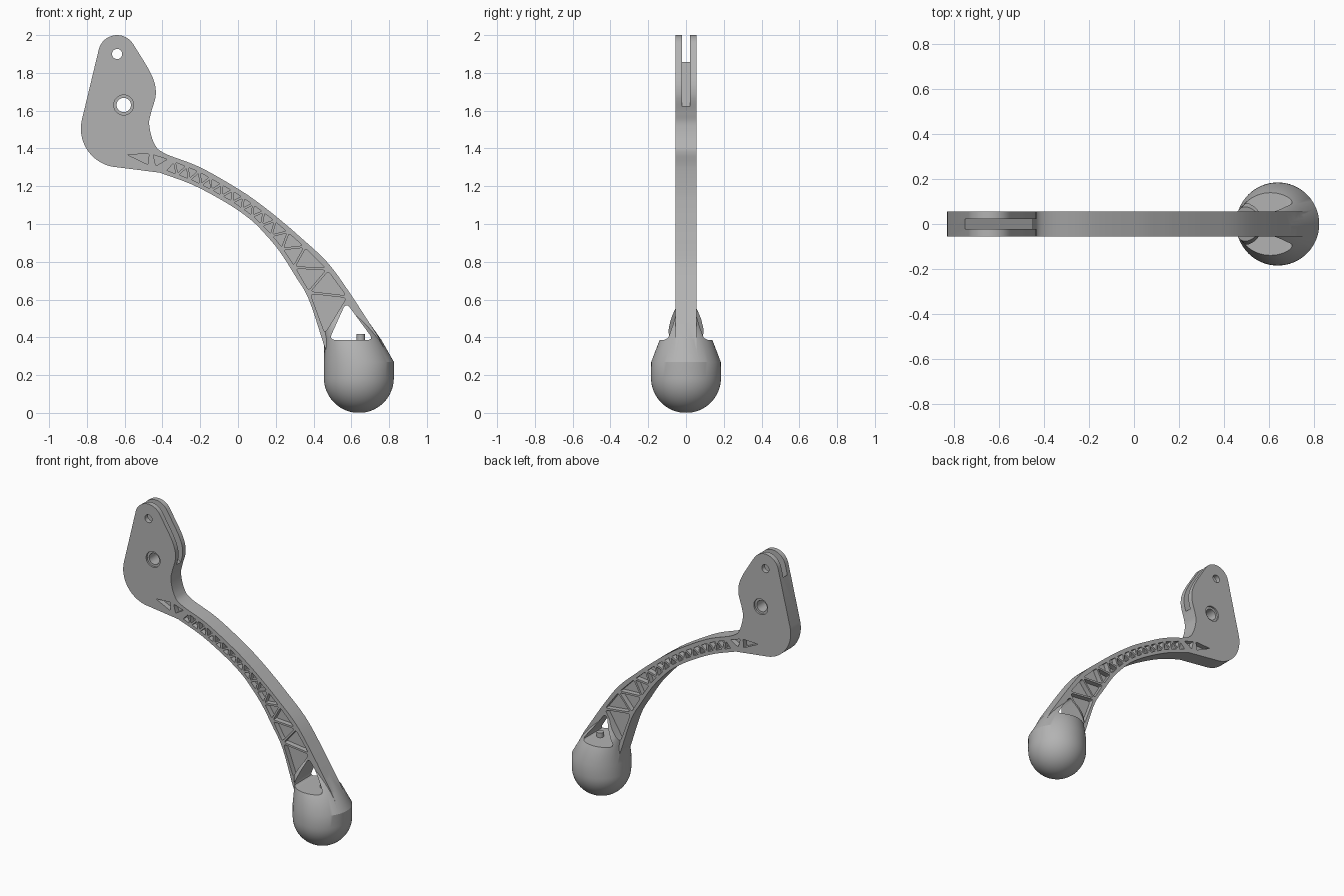
import bpy
import bmesh
from math import sin, cos, pi, radians
from mathutils import Vector

if "Cube" in bpy.data.objects:
    bpy.data.objects.remove(bpy.data.objects["Cube"], do_unlink=True)

grey = bpy.data.materials.new("plain grey")
grey.use_nodes = True
grey.diffuse_color = (0.45, 0.45, 0.45, 1)
grey.node_tree.nodes["Principled BSDF"].inputs["Base Color"].default_value = grey.diffuse_color

HALF = 0.055          # half thickness of the lever
BALL_X, BALL_R = 0.64, 0.185


def finish(name, bm):
    bmesh.ops.recalc_face_normals(bm, faces=bm.faces)
    mesh = bpy.data.meshes.new(name)
    bm.to_mesh(mesh)
    bm.free()
    mesh.materials.append(grey)
    obj = bpy.data.objects.new(name, mesh)
    bpy.context.collection.objects.link(obj)
    return obj


def prisms(name, loops, spans):
    """Extrude every (x, z) loop through every y span."""
    bm = bmesh.new()
    for loop in loops:
        for y0, y1 in spans:
            rings = [[bm.verts.new((p[0], y, p[1])) for p in loop] for y in (y0, y1)]
            bridge(bm, rings)
    return finish(name, bm)


def bridge(bm, rings):
    for a, b in zip(rings, rings[1:]):
        for i in range(len(a)):
            j = (i + 1) % len(a)
            bm.faces.new((a[i], a[j], b[j], b[i]))
    bm.faces.new(rings[0])
    bm.faces.new(rings[-1])


def spline(points, steps=8):
    """Smooth curve through the given points."""
    pts = [Vector(p) for p in points]
    pts = [2 * pts[0] - pts[1]] + pts + [2 * pts[-1] - pts[-2]]
    out = []
    for a, b, c, d in zip(pts, pts[1:], pts[2:], pts[3:]):
        for k in range(steps):
            t = k / steps
            out.append(0.5 * (2 * b + (c - a) * t + (2 * a - 5 * b + 4 * c - d) * t ** 2
                              + (3 * b - a - 3 * c + d) * t ** 3))
    return out + [pts[-2]]


def arc(cx, cz, r, start, end, n):
    return [Vector((cx + r * cos(radians(start + (end - start) * i / n)),
                    cz + r * sin(radians(start + (end - start) * i / n)))) for i in range(n + 1)]


def round_corners(loop, size):
    out = []
    for i, p in enumerate(loop):
        a = p + (loop[i - 1] - p).normalized() * size
        b = p + (loop[(i + 1) % len(loop)] - p).normalized() * size
        out += [a * (1 - t) ** 2 + p * 2 * t * (1 - t) + b * t * t for t in (0, .25, .5, .75, 1)]
    return out


def boolean(target, tool, operation):
    mod = target.modifiers.new(operation, 'BOOLEAN')
    mod.operation, mod.object, mod.solver = operation, tool, 'EXACT'
    bpy.context.view_layer.objects.active = target
    bpy.ops.object.modifier_apply(modifier=mod.name)
    bpy.data.objects.remove(tool, do_unlink=True)


def smooth(obj):
    bpy.ops.object.select_all(action='DESELECT')
    obj.select_set(True)
    bpy.context.view_layer.objects.active = obj
    bpy.ops.object.shade_smooth_by_angle(angle=radians(28))


# Lever body: mounting plate and curved arm in one outline
upper = [(-.39, 1.375), (-.2, 1.3), (.01, 1.18), (.125, 1.1), (.22, 1.025),
         (.325, .935), (.47, .8), (.585, .645), (.735, .415)]
lower = [(-.415, 1.272), (-.235, 1.205), (-.05, 1.105), (.07, 1.02), (.145, .945),
         (.22, .855), (.3, .73), (.375, .6), (.455, .36)]
neck = [(-.445, 1.43), (-.47, 1.525), (-.46, 1.59), (-.435, 1.69), (-.458, 1.79), (-.553, 1.95)]
top_arc = arc(-.64, 1.9, .1, 30, 165, 16)
heel_arc = arc(-.627, 1.505, .205, 168, 266, 18)
outline = (top_arc + heel_arc + spline(lower)
           + [Vector((.5, .25)), Vector((.75, .25)), Vector((.775, .34))]
           + spline(upper[::-1] + neck)[:-1])
lever = prisms("lever_body", [outline], [(-HALF, HALF)])

# Ball end: hemisphere, short band, then a loft narrowing into the arm
sections = []
for i in range(1, 17):
    a = pi / 2 * i / 16
    r = BALL_R * sin(a)
    sections.append((BALL_R * (1 - cos(a)), BALL_X - r, BALL_X + r, r))
sections += [(.27, .455, .825, .184), (.385, .457, .76, .14), (.47, .432, .7, .092),
             (.58, .395, .62, .045)]
bm = bmesh.new()
N = 64
bridge(bm, [[bm.verts.new(((x0 + x1) / 2 + (x1 - x0) / 2 * cos(2 * pi * k / N),
                           ry * sin(2 * pi * k / N), z)) for k in range(N)]
            for z, x0, x1, ry in sections])
boolean(lever, finish("ball_end", bm), 'UNION')

# Open window above the ball
window = [Vector((.482, .386)), Vector((.572, .585)), Vector((.718, .386))]
boolean(lever, prisms("window_cutter", [round_corners(window, .035)], [(-.3, .3)]), 'DIFFERENCE')

# Fork slot at the top of the plate
slot = [(-.9, 1.973), (-.3, 1.506), (-.3, 2.1), (-.9, 2.1)]
boolean(lever, prisms("slot_cutter", [slot], [(-.022, .022)]), 'DIFFERENCE')

# Bolt holes and the recess around the pivot
holes = [arc(-.64, 1.9, .027, 0, 345, 23), arc(-.605, 1.63, .038, 0, 348.75, 31)]
boolean(lever, prisms("hole_cutter", holes, [(-.2, .2)]), 'DIFFERENCE')
recess = [arc(-.605, 1.63, .053, 0, 348.75, 31)]
boolean(lever, prisms("recess_cutter", recess, [(-.2, -.043), (.043, .2)]), 'DIFFERENCE')


# Truss pockets on both faces, alternating between two rails along the arm
def rails(t):
    i = min(int(t), len(upper) - 2)
    u = Vector(upper[i]).lerp(Vector(upper[i + 1]), t - i)
    v = Vector(lower[i]).lerp(Vector(lower[i + 1]), t - i)
    inset = (u - v).normalized() * .018
    return u - inset, v + inset


def shrink(tri, gap):
    a, b, c = tri
    la, lb, lc = (b - c).length, (c - a).length, (a - b).length
    total = la + lb + lc
    centre = (a * la + b * lb + c * lc) / total
    area = abs((b - a).x * (c - a).y - (b - a).y * (c - a).x) / 2
    k = 1 - gap / (2 * area / total)
    loop = [centre + (p - centre) * k for p in tri]
    return round_corners(loop, .12 * min(la, lb, lc) * k)


nodes = [rails(7.82)[1]]
t, side = 7.12, 0
while t > 0:
    pair = rails(t)
    nodes.append(pair[side])
    ahead, behind = rails(t), rails(max(t - .1, 0))
    speed = ((ahead[0] + ahead[1]) - (behind[0] + behind[1])).length / 2 / min(.1, t)
    t -= .53 * (pair[0] - pair[1]).length / speed
    side = 1 - side
pockets = [shrink(tri, .0065) for tri in zip(nodes, nodes[1:], nodes[2:])]
pockets.append(shrink([Vector((-.61, 1.372)), Vector((-.465, 1.378)), Vector((-.47, 1.305))], .006))
pockets.append(shrink([Vector((-.46, 1.378)), Vector((-.355, 1.345)), Vector((-.44, 1.295))], .008))
boolean(lever, prisms("pocket_cutter", pockets, [(-.25, -.02), (.02, .25)]), 'DIFFERENCE')
smooth(lever)

# Small pin standing on the window floor
bm = bmesh.new()
bmesh.ops.create_cone(bm, cap_ends=True, segments=24, radius1=.023, radius2=.023, depth=.05)
bmesh.ops.translate(bm, verts=bm.verts, vec=(.65, 0, .393))
smooth(finish("floor_pin", bm))
